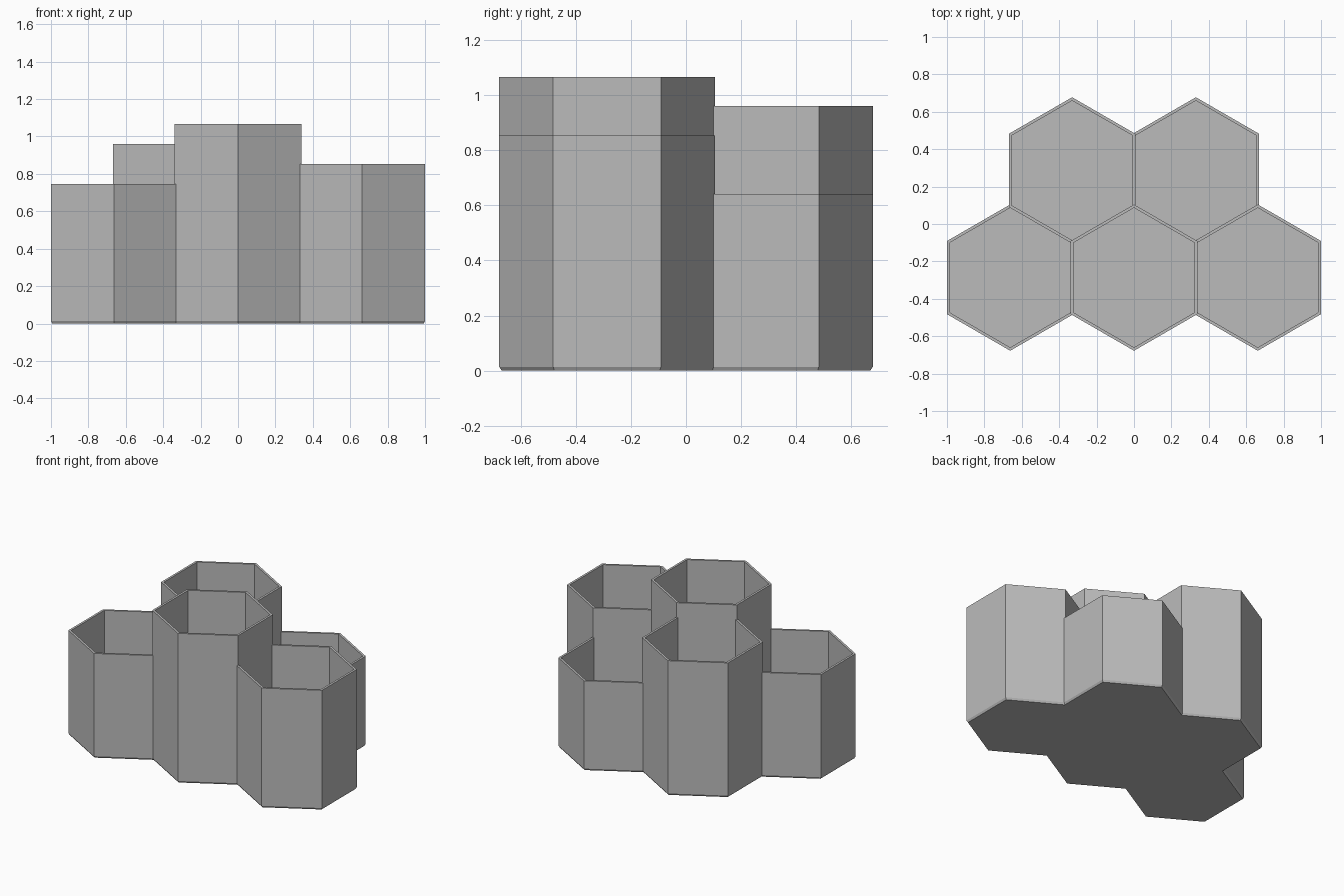
import bpy, bmesh, math

if "Cube" in bpy.data.objects:
    bpy.data.objects.remove(bpy.data.objects["Cube"], do_unlink=True)

PITCH = 0.6617          # distance between neighbouring cell centres
WALL = 0.0155           # wall shared by neighbouring cells
CHAMFER = WALL / 2      # bevel around the underside
BEVEL_TOP = 0.014
FLOOR = 0.02
ROW = PITCH * math.sqrt(3) / 4

grey = bpy.data.materials.new("plain grey")
grey.use_nodes = True
colour = (0.5, 0.5, 0.5, 1)
grey.diffuse_color = colour
grey.node_tree.nodes["Principled BSDF"].inputs["Base Color"].default_value = colour


def hex_ring(bm, half_width, z):
    """Ring of six vertices with points towards the front and back."""
    r = half_width / math.cos(math.pi / 6)
    angles = [math.radians(30 + 60 * i) for i in range(6)]
    return [bm.verts.new((r * math.cos(a), r * math.sin(a), z)) for a in angles]


def hex_cup(name, x, y, height):
    """Open hexagonal cup swept through a wall profile."""
    outer = (PITCH + WALL) / 2
    inner = (PITCH - WALL) / 2
    profile = [(outer - CHAMFER, 0), (outer, BEVEL_TOP), (outer, height),
               (inner, height), (inner, FLOOR)]
    bm = bmesh.new()
    rings = [hex_ring(bm, w, z) for w, z in profile]
    for a, b in zip(rings, rings[1:]):
        for i in range(6):
            j = (i + 1) % 6
            bm.faces.new((a[i], a[j], b[j], b[i]))
    bm.faces.new(rings[0][::-1])
    bm.faces.new(rings[-1])
    bmesh.ops.recalc_face_normals(bm, faces=bm.faces)
    mesh = bpy.data.meshes.new(name)
    bm.to_mesh(mesh)
    bm.free()
    mesh.materials.append(grey)
    cup = bpy.data.objects.new(name, mesh)
    cup.location = (x, y, 0)
    bpy.context.collection.objects.link(cup)


# Front row of three cups
hex_cup("front_right_cup", -PITCH, -ROW, 0.746)
hex_cup("front_middle_cup", 0, -ROW, 1.066)
hex_cup("front_left_cup", PITCH, -ROW, 0.853)

# Back row of two cups nested between them
hex_cup("back_right_cup", -PITCH / 2, ROW, 0.96)
hex_cup("back_left_cup", PITCH / 2, ROW, 0.64)
